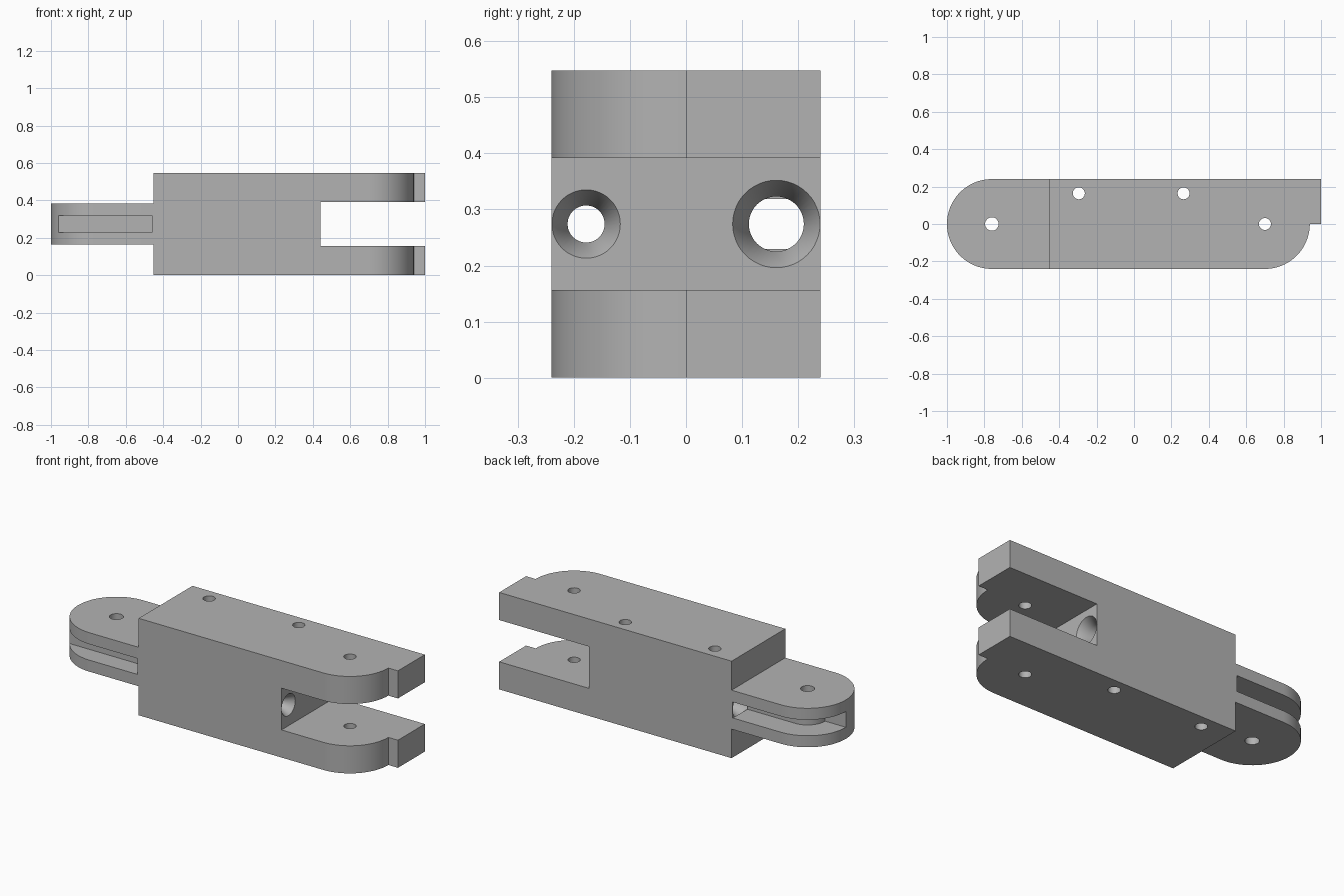
import bpy, bmesh, math
from mathutils import Matrix

if "Cube" in bpy.data.objects:
    bpy.data.objects.remove(bpy.data.objects["Cube"])

H = 0.548           # body height
MID = H / 2
R = 0.24            # half width and end radius

grey = bpy.data.materials.new("grey")
grey.diffuse_color = (0.45, 0.45, 0.45, 1)
grey.use_nodes = True
grey.node_tree.nodes["Principled BSDF"].inputs["Base Color"].default_value = grey.diffuse_color


def finish(name, bm):
    bmesh.ops.recalc_face_normals(bm, faces=bm.faces)
    mesh = bpy.data.meshes.new(name)
    bm.to_mesh(mesh)
    bm.free()
    mesh.materials.append(grey)
    obj = bpy.data.objects.new(name, mesh)
    bpy.context.collection.objects.link(obj)
    return obj


def arc(cx, cy, r, a0, a1, n=24):
    angles = [math.radians(a0 + (a1 - a0) * i / n) for i in range(n + 1)]
    return [(cx + r * math.cos(a), cy + r * math.sin(a)) for a in angles]


def prism(name, outline, z0, z1):
    bm = bmesh.new()
    face = bm.faces.new([bm.verts.new((x, y, z0)) for x, y in outline])
    ext = bmesh.ops.extrude_face_region(bm, geom=[face])
    verts = [v for v in ext["geom"] if isinstance(v, bmesh.types.BMVert)]
    bmesh.ops.translate(bm, verts=verts, vec=(0, 0, z1 - z0))
    return finish(name, bm)


def box(name, x0, x1, y0, y1, z0, z1):
    return prism(name, [(x0, y0), (x1, y0), (x1, y1), (x0, y1)], z0, z1)


def bore(name, y, stations):
    """Round cutter along x through (x, radius) stations."""
    bm = bmesh.new()
    n = 48
    rings = []
    for x, r in stations:
        rings.append([bm.verts.new((x, y + r * math.cos(math.tau * i / n),
                                    MID + r * math.sin(math.tau * i / n))) for i in range(n)])
    for a, b in zip(rings, rings[1:]):
        for i in range(n):
            j = (i + 1) % n
            bm.faces.new((a[i], a[j], b[j], b[i]))
    bm.faces.new(rings[0])
    bm.faces.new(rings[-1])
    return finish(name, bm)


def combine(target, other, operation):
    mod = target.modifiers.new(operation, "BOOLEAN")
    mod.operation = operation
    mod.solver = "EXACT"
    mod.object = other
    bpy.context.view_layer.objects.active = target
    bpy.ops.object.modifier_apply(modifier=mod.name)
    bpy.data.objects.remove(other)


# Block with rounded lug and stop step at the fork end
link = prism("hinge_link", [(-0.453, -R)] + arc(0.70, 0, R, -90, 0)
             + [(1, 0), (1, R), (-0.453, R)], 0, H)

# Tongue with a round end
tongue = prism("tongue", [(-0.40, R)] + arc(-0.76, 0, R, 90, 270, 48) + [(-0.40, -R)],
               MID - 0.11, MID + 0.11)
combine(link, tongue, "UNION")

# Fork slot
combine(link, box("fork_slot", 0.44, 1.1, -0.4, 0.4, MID - 0.118, MID + 0.118), "DIFFERENCE")

# Cord grooves: straight at the front, wrapped round the pin at the back
g0, g1 = MID - 0.045, MID + 0.045
combine(link, box("front_groove", -1.1, -0.46, -0.4, -0.133, g0, g1), "DIFFERENCE")
back = [(-0.46, 0.11)] + arc(-0.76, 0, 0.11, 90, 180) + [(-1.1, 0), (-1.1, 0.4), (-0.46, 0.4)]
combine(link, prism("back_groove", back, g0, g1), "DIFFERENCE")

# Lengthwise cord bores, flared at both ends
for y, r, flare in ((-0.178, 0.033, 0.0615), (0.161, 0.049, 0.0785)):
    cutter = bore("cord_bore", y, [(-0.461, flare), (-0.41, r), (0.39, r), (0.441, flare)])
    combine(link, cutter, "DIFFERENCE")

# Vertical pin holes
for x, y, r in ((-0.76, 0, 0.036), (-0.295, 0.164, 0.032), (0.265, 0.164, 0.032), (0.70, 0, 0.032)):
    combine(link, prism("pin_hole", arc(x, y, r, 0, 360, 32)[:-1], -0.1, H + 0.1), "DIFFERENCE")

# Crisp edges, smooth curves
bpy.ops.object.select_all(action="DESELECT")
link.select_set(True)
bpy.context.view_layer.objects.active = link
bpy.ops.object.shade_smooth_by_angle(angle=math.radians(30))
